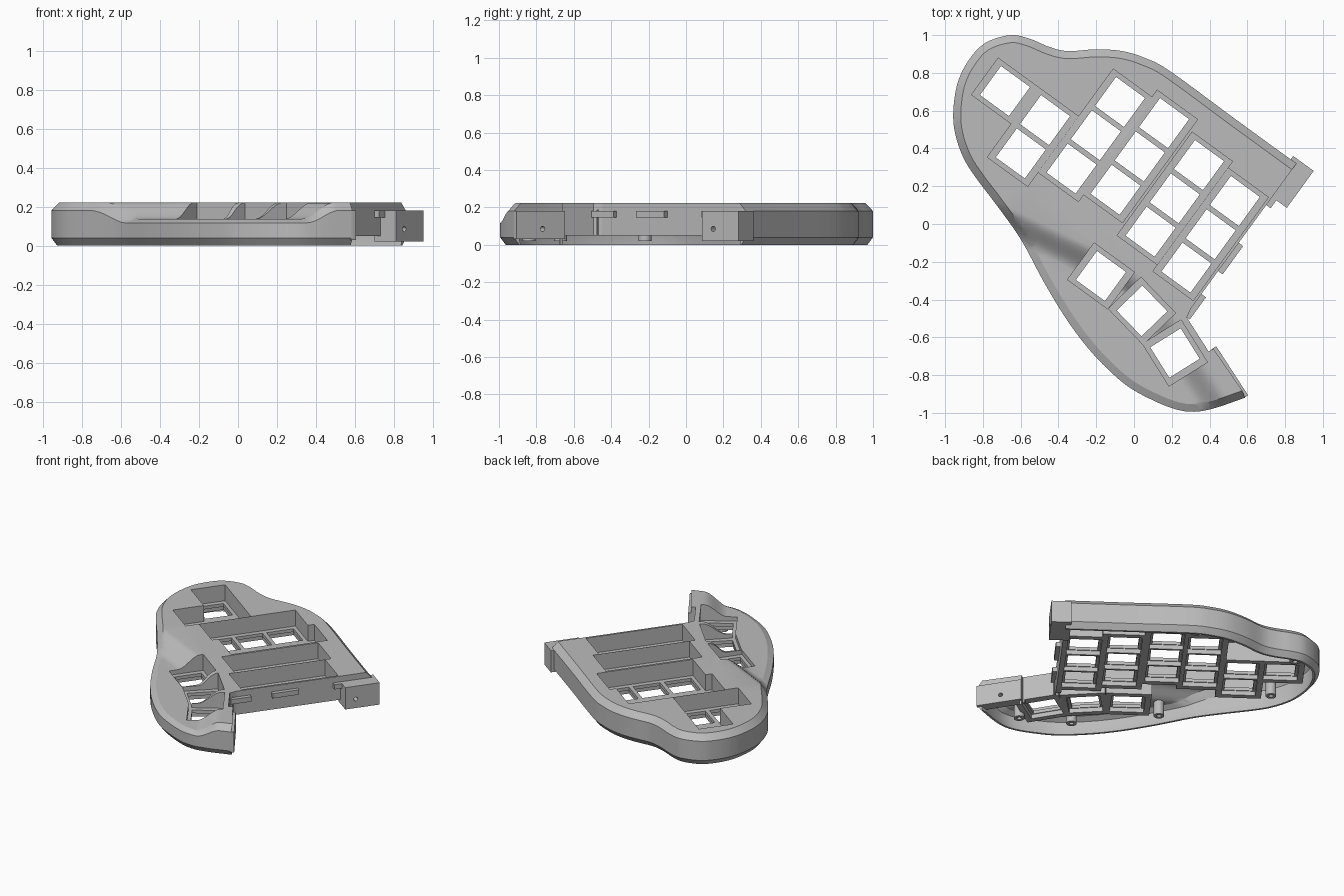
import bpy, bmesh, math
from mathutils import Vector, Matrix

if "Cube" in bpy.data.objects:
    bpy.data.objects.remove(bpy.data.objects["Cube"])

grey = bpy.data.materials.new("case_grey")
grey.use_nodes = True
grey.diffuse_color = (0.5, 0.5, 0.5, 1)
grey.node_tree.nodes["Principled BSDF"].inputs["Base Color"].default_value = (0.5, 0.5, 0.5, 1)

TILT = -36
OUTER = [(.86, .32), (.53, .56), (.19, .81), (.06, .878), (-.06, .915), (-.2, .925), (-.35, .915),
         (-.45, .938), (-.55, .98), (-.655, 1), (-.79, .957), (-.88, .86), (-.936, .74), (-.957, .59),
         (-.945, .47), (-.9, .344), (-.83, .235), (-.735, .11), (-.6, -.08), (-.47, -.32), (-.34, -.53),
         (-.206, -.7), (-.05, -.847), (.085, -.926), (.217, -.98), (.32, -.994), (.43, -.974), (.587, -.92)]
JOINT = [(.42, -.66), (.395, -.675), (.28, -.495), (.3, -.449)]


def smooth_path(points, steps=4):
    """Catmull-Rom curve through an open list of points."""
    p = [Vector(q) for q in points]
    p = [2 * p[0] - p[1]] + p + [2 * p[-1] - p[-2]]
    out = []
    for a, b, c, d in zip(p, p[1:], p[2:], p[3:]):
        for i in range(steps):
            t = i / steps
            out.append(.5 * (2 * b + (c - a) * t + (2 * a - 5 * b + 4 * c - d) * t * t
                             + (3 * b - a - 3 * c + d) * t ** 3))
    return out + [p[-2]]


PATH = smooth_path(OUTER)


def ring(inset, shift):
    """Outline moved inwards along its curved side, the joint side moved by shift."""
    pts = []
    last = len(PATH) - 1
    for i, q in enumerate(PATH):
        t = (PATH[min(i + 1, last)] - PATH[max(i - 1, 0)]).normalized()
        s = shift if i in (0, last) else 0
        pts.append(q + Vector((-t.y, t.x)) * inset + Vector((s, -s * .5 if i == 0 else 0)))
    return pts + [Vector((x + shift, y)) for x, y in JOINT]


# The low thumb valley is bounded by two soft slopes: point, direction, width
SLOPES = [(Vector((-.74, .13, 0)), Vector((-.44, -.9, 0)).normalized(), .15),
          (Vector((.344, -.69, 0)), Vector((-.83, -.555, 0)).normalized(), .16)]


def valley(co):
    k = 1
    for p, n, w in SLOPES:
        t = min(max((co - p).dot(n) / w, 0), 1)
        k *= t * t * (3 - 2 * t)
    return k * .085 * max(co.z - .06, 0) / .162


def finish(name, bm):
    bmesh.ops.recalc_face_normals(bm, faces=bm.faces)
    me = bpy.data.meshes.new(name)
    bm.to_mesh(me)
    bm.free()
    me.materials.append(grey)
    ob = bpy.data.objects.new(name, me)
    bpy.context.collection.objects.link(ob)
    return ob


def shell(name, levels, shift=0):
    """Loft of insets with the valley pressed into its top."""
    bm = bmesh.new()
    rows = [[bm.verts.new((q.x, q.y, z)) for q in ring(inset, shift)] for inset, z in levels]
    n = len(rows[0])
    for a, b in zip(rows, rows[1:]):
        for i in range(n):
            j = (i + 1) % n
            bm.faces.new((a[i], a[j], b[j], b[i]))
    bm.faces.new(rows[0][::-1])
    bm.faces.new(rows[-1])
    bm.normal_update()
    bmesh.ops.triangulate(bm, faces=bm.faces)
    for p, d, w in SLOPES:
        for i in range(9):
            bmesh.ops.bisect_plane(bm, geom=bm.verts[:] + bm.edges[:] + bm.faces[:], dist=1e-5,
                                   plane_co=p + d * w * i / 8, plane_no=d)
    bm.normal_update()
    bmesh.ops.triangulate(bm, faces=bm.faces)
    for v in bm.verts:
        v.co.z -= valley(v.co)
    return finish(name, bm)


def box(bm, centre, angle, size, z0, z1, offset=(0, 0)):
    m = (Matrix.Translation((centre[0], centre[1], (z0 + z1) / 2))
         @ Matrix.Rotation(math.radians(angle), 4, 'Z')
         @ Matrix.Translation((offset[0], offset[1], 0))
         @ Matrix.Diagonal((size[0], size[1], z1 - z0, 1)))
    bmesh.ops.create_cube(bm, size=1, matrix=m)


def rod(bm, r, depth, matrix):
    bmesh.ops.create_cone(bm, cap_ends=True, segments=24, radius1=r, radius2=r, depth=depth, matrix=matrix)


def volume(me):
    bm = bmesh.new()
    bm.from_mesh(me)
    v = bm.calc_volume()
    bm.free()
    return v


def boolean(ob, bm, op):
    """Apply a boolean, trying the next solver when the result is implausible."""
    tool = finish("cutter", bm)
    before = volume(ob.data)
    for solver, use_self in (('EXACT', True), ('MANIFOLD', False), ('EXACT', False)):
        mod = ob.modifiers.new("cut", 'BOOLEAN')
        mod.object, mod.operation, mod.solver, mod.use_self = tool, op, solver, use_self
        dg = bpy.context.evaluated_depsgraph_get()
        dg.update()
        me = bpy.data.meshes.new_from_object(ob.evaluated_get(dg))
        ob.modifiers.clear()
        ratio = volume(me) / before
        if (.1 < ratio < .9999) if op == 'DIFFERENCE' else (1 < ratio < 2):
            ob.data = me
            break
    bpy.data.objects.remove(tool)


# Key positions: top key of each column and the number of keys in it
keys = []
down = Matrix.Rotation(math.radians(TILT), 2) @ Vector((0, -.218))
for x, y, count in [(-.683, .704, 1), (-.471, .55, 2), (-.074, .646, 3),
                    (.159, .534, 3), (.344, .312, 3), (.534, .122, 3)]:
    keys += [(Vector((x, y)) + down * i, TILT) for i in range(count)]
keys += [((-.175, -.275), TILT), ((.042, -.46), -46), ((.217, -.683), -58)]
edge = (.534, .122)      # last column, the joint runs along it
thumb_end = (.503, -.788)

body = shell("keyboard_case", [(.03, 0), (0, .04), (0, .18), (.04, .222)])
cavity = shell("cavity", [(.05, -.02), (.035, .04), (.035, .14), (.07, .185)], .03)

# Wells, joint walls and screw bosses stay solid inside the cavity
keep = bmesh.new()
for i, (c, a) in enumerate(keys):
    box(keep, c, a, (.305, .28), .05, .3 + i * .002)
box(keep, edge, TILT, (.16, 1.0), .05, .35, (.19, -.12))
box(keep, thumb_end, -57, (.33, .1), .03, .36)
box(keep, (.35, -.59), -58, (.26, .11), .05, .37)
BOSSES = [(.29, -.84), (-.02, -.67), (-.4, -.22), (-.8, .46), (-.63, .91), (.12, .78)]
for x, y in BOSSES:
    rod(keep, .035, .4, Matrix.Translation((x, y, .22)))
boolean(cavity, keep, 'DIFFERENCE')
hollow = bmesh.new()
hollow.from_mesh(cavity.data)
bpy.data.objects.remove(cavity)
boolean(body, hollow, 'DIFFERENCE')

# Sunken key pockets, switch openings and the wider sockets beneath
pockets, openings, sockets = bmesh.new(), bmesh.new(), bmesh.new()
for i, (c, a) in enumerate(keys):
    box(pockets, c, a, (.264, .24), .105, .4 + i * .002)
    box(openings, c, a, (.19, .19), -.05, .3)
    box(sockets, c, a, (.225, .202), -.06, .082)
for bm in (pockets, sockets, openings):
    boolean(body, bm, 'DIFFERENCE')

# Joint: end block, thumb flange and locating tabs
joint = bmesh.new()
box(joint, edge, TILT, (.134, .242), .02, .18, (.177, .253))
box(joint, thumb_end, -57, (.31, .03), .03, .18, (0, .005))
for v, length in [(.11, .06), (-.26, .185), (-.575, .145)]:
    box(joint, edge, TILT, (.036, length), .145, .18, (.158, v))
boolean(body, joint, 'UNION')

# Screw holes in the bosses and joint faces
holes = bmesh.new()
for x, y in BOSSES:
    rod(holes, .015, .16, Matrix.Translation((x, y, 0)))
for x, y, a in [(.86, .14, TILT), (.5, -.775, 33)]:
    rod(holes, .014, .12, Matrix.Translation((x, y, .085)) @ Matrix.Rotation(math.radians(a), 4, 'Z')
        @ Matrix.Rotation(math.pi / 2, 4, 'Y'))
boolean(body, holes, 'DIFFERENCE')

bpy.context.view_layer.objects.active = body
body.select_set(True)
bpy.ops.object.shade_smooth_by_angle(angle=math.radians(25))
